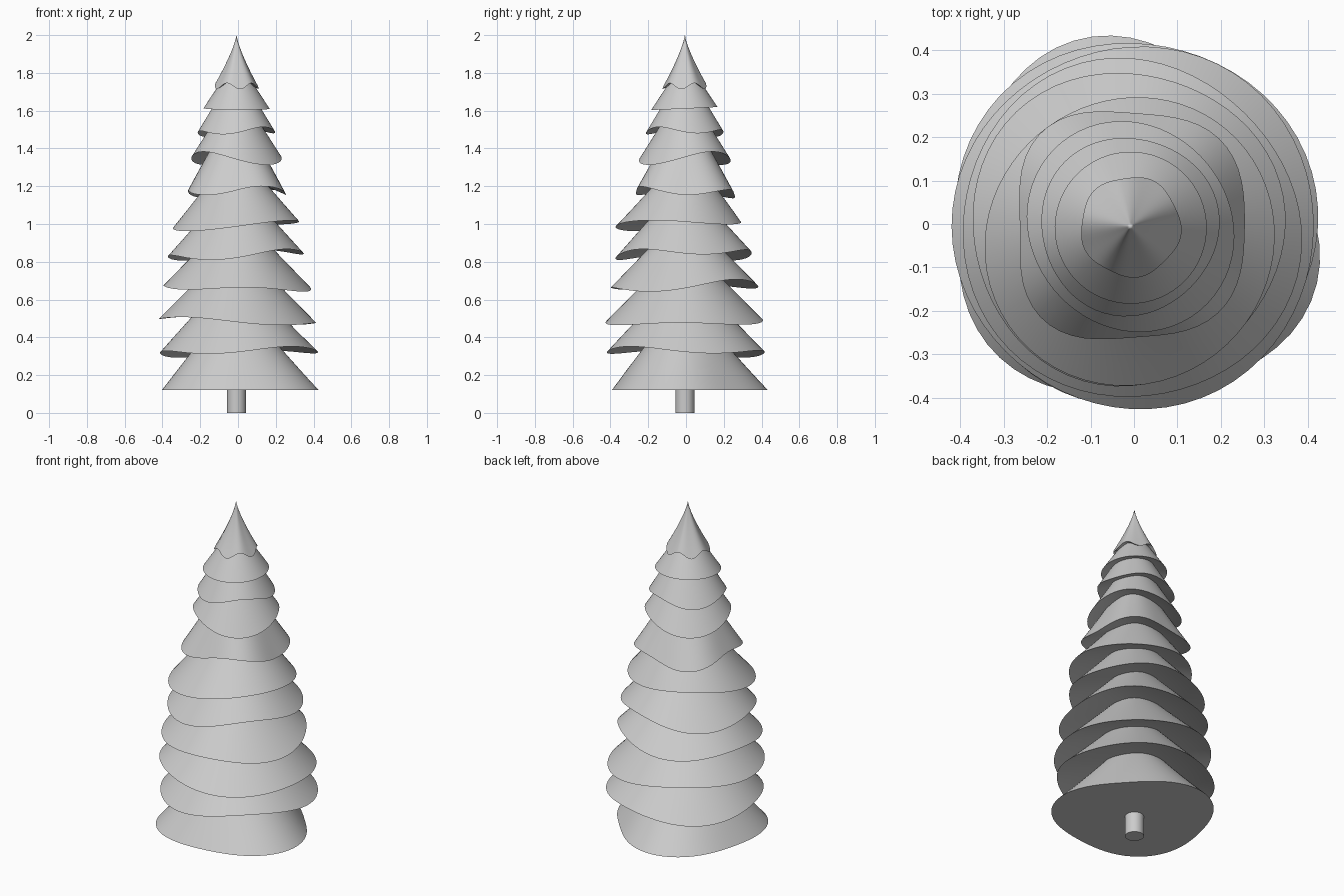
import bpy
import bmesh
from math import cos, sin, pi, radians

cube = bpy.data.objects.get("Cube")
if cube:
    bpy.data.objects.remove(cube)

SIDES = 64
RINGS = 8
CX, CY = -0.008, -0.006

grey = bpy.data.materials.new("plain_grey")
grey.use_nodes = True
colour = (0.6, 0.6, 0.6, 1)
grey.diffuse_color = colour
grey.node_tree.nodes["Principled BSDF"].inputs["Base Color"].default_value = colour


def finish(obj, angle):
    obj.data.materials.append(grey)
    bpy.ops.object.select_all(action="DESELECT")
    obj.select_set(True)
    bpy.context.view_layer.objects.active = obj
    bpy.ops.object.shade_smooth_by_angle(angle=radians(angle))


def ripple(waves, a):
    """Sum of (lobes, size, direction) waves around the rim."""
    return sum(size * cos(lobes * (a - radians(d))) for lobes, size, d in waves)


def branch_tier(name, z, radius, height, lifts=(), swells=(), flare=1.0, recess=0.36):
    """Cone whose rim rises by lifts and spreads by swells, with a recessed underside."""
    bm = bmesh.new()
    apex = bm.verts.new((CX, CY, z + height))
    rings = []
    for i in range(1, RINGS + 1):
        t = i / RINGS
        ring = []
        for s in range(SIDES):
            a = 2 * pi * s / SIDES
            lift = ripple(lifts, a)
            r = (radius * (1 - 0.5 * lift / height) + ripple(swells, a) * t) * t ** flare
            ring.append(bm.verts.new((CX + r * cos(a), CY + r * sin(a),
                                      z + height * (1 - t) + lift * t)))
        rings.append(ring)
    base = bm.verts.new((CX, CY, z + recess * radius))
    for s in range(SIDES):
        n = (s + 1) % SIDES
        bm.faces.new((apex, rings[0][s], rings[0][n]))
        for upper, lower in zip(rings, rings[1:]):
            bm.faces.new((upper[s], lower[s], lower[n], upper[n]))
        bm.faces.new((base, rings[-1][n], rings[-1][s]))
    mesh = bpy.data.meshes.new(name)
    bm.to_mesh(mesh)
    bm.free()
    obj = bpy.data.objects.new(name, mesh)
    bpy.context.collection.objects.link(obj)
    finish(obj, 40)


# Trunk
bpy.ops.mesh.primitive_cylinder_add(vertices=32, radius=0.05, depth=0.2,
                                    location=(CX, CY, 0.1))
trunk = bpy.context.object
trunk.name = "trunk"
finish(trunk, 40)

# Bottom tier: flat base with a lobed outline
branch_tier("branch_tier_1", 0.12, 0.41, 0.5,
            swells=[(3, 0.031, 222), (2, 0.014, 135)], recess=0)

# Middle tiers: z, radius, height, rim lifts, rim swells
tiers = [
    (0.322, 0.418, 0.44, [(1, 0.015, 320), (3, 0.015, 315)], [(1, 0.015, 20)]),
    (0.487, 0.417, 0.42, [(1, 0.02, 170), (3, 0.01, 235)]),
    (0.668, 0.39, 0.4, [(1, 0.015, 80), (2, 0.012, 45), (3, 0.015, 45)]),
    (0.837, 0.36, 0.4, [(1, 0.02, 10), (3, 0.018, 315)]),
    (0.998, 0.332, 0.4, [(1, 0.018, 40), (2, 0.018, 315)], [(1, 0.03, 280)]),
    (1.168, 0.275, 0.46, [(1, 0.012, 300), (3, 0.02, 300)], [(4, 0.016, 45)]),
    (1.348, 0.24, 0.38, [(2, 0.035, 40)]),
    (1.487, 0.205, 0.34, [(1, 0.012, 330), (3, 0.015, 315)]),
    (1.612, 0.175, 0.265, [(1, 0.008, 100)]),
]
for i, tier in enumerate(tiers):
    branch_tier(f"branch_tier_{i + 2}", *tier)

# Flared tip
branch_tier("tree_tip", 1.73, 0.115, 0.27, [(5, 0.016, 315)], flare=1.3)
